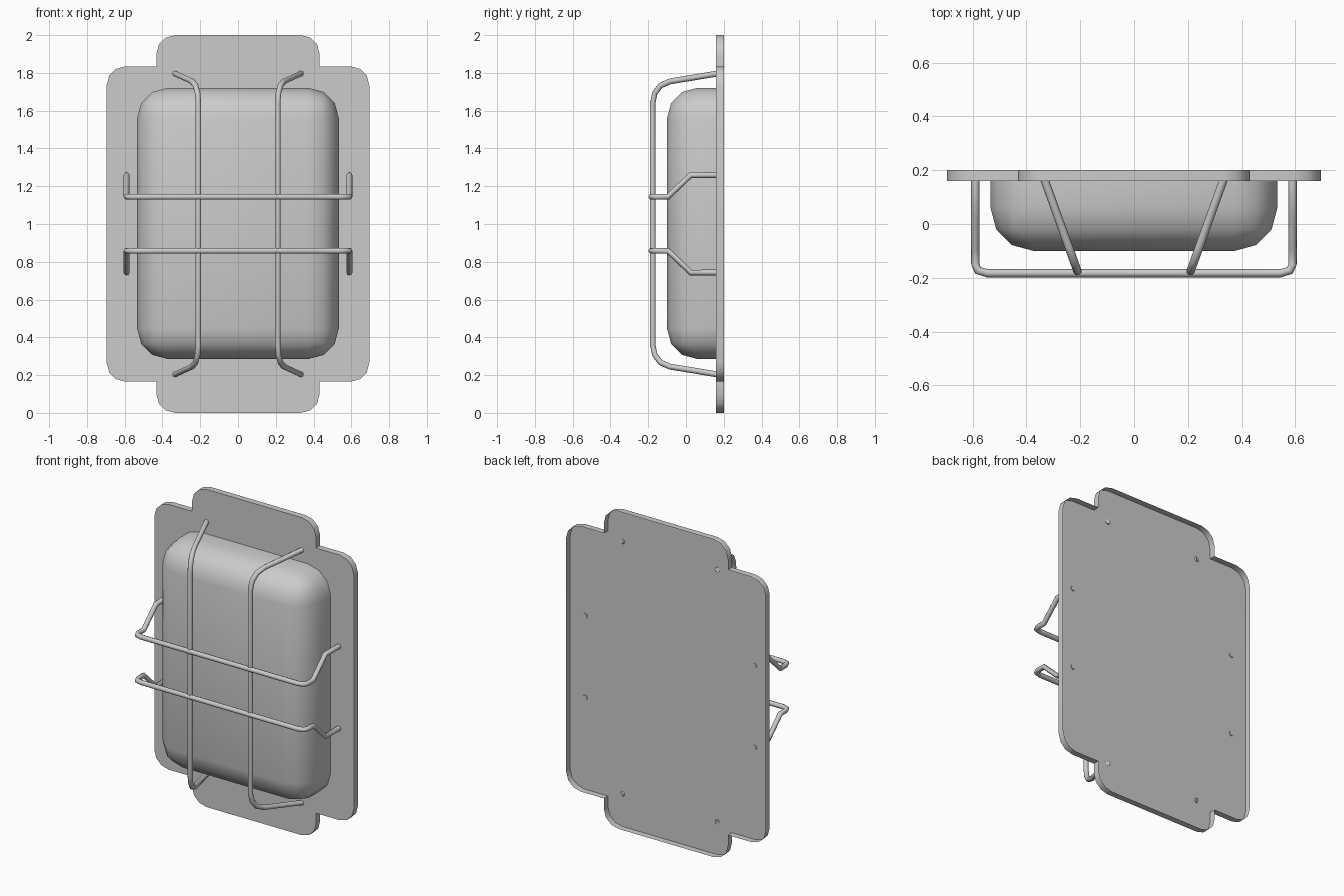
import bpy, bmesh, math
from mathutils import Vector

if "Cube" in bpy.data.objects:
    bpy.data.objects.remove(bpy.data.objects["Cube"])

ROD_R = 0.0155
END_Y = 0.165   # rod ends poke slightly through the plate


def finish(obj, angle=40):
    bpy.ops.object.select_all(action='DESELECT')
    obj.select_set(True)
    bpy.context.view_layer.objects.active = obj
    if obj.type == 'CURVE':
        bpy.ops.object.convert(target='MESH')
    bpy.ops.object.shade_smooth_by_angle(angle=math.radians(angle))


def mesh_object(name, bm):
    me = bpy.data.meshes.new(name)
    bm.to_mesh(me)
    bm.free()
    obj = bpy.data.objects.new(name, me)
    bpy.context.collection.objects.link(obj)
    finish(obj)
    return obj


def rod(name, points):
    cu = bpy.data.curves.new(name, 'CURVE')
    cu.dimensions = '3D'
    cu.bevel_depth = ROD_R
    cu.bevel_resolution = 2
    cu.use_fill_caps = True
    sp = cu.splines.new('POLY')
    sp.points.add(len(points) - 1)
    for p, co in zip(sp.points, points):
        p.co = (*co, 1)
    obj = bpy.data.objects.new(name, cu)
    bpy.context.collection.objects.link(obj)
    finish(obj, 50)


def arc(cx, cz, r, start, steps=3):
    return [(cx + r * math.cos(a), cz + r * math.sin(a))
            for a in (math.radians(start + 90 * i / steps) for i in range(steps + 1))]


# Back plate: cross-shaped tray with rounded outer corners, open at the back
R = 0.1
W, H, TW = 0.695, 0.835, 0.432   # main half width, main half height, tab half width
quarter = arc(W - R, H - R, R, 0) + [(TW, H)] + arc(TW - R, 1 - R, R, 0)
outline = (quarter + [(-x, z) for x, z in reversed(quarter)]
           + [(-x, -z) for x, z in quarter] + [(x, -z) for x, z in reversed(quarter)])
bm = bmesh.new()
front = [bm.verts.new((x, 0.16, 1 + z)) for x, z in outline]
back = [bm.verts.new((x, 0.2, 1 + z)) for x, z in outline]
bm.faces.new(front)
for i in range(len(front)):
    j = (i + 1) % len(front)
    bm.faces.new((front[j], front[i], back[i], back[j]))
mesh_object("back_plate", bm)

# Lamp body: box rounded everywhere except where it meets the plate
bm = bmesh.new()
bmesh.ops.create_cube(bm, size=1)
for v in bm.verts:
    v.co = Vector((v.co.x * 1.067, 0.03 + v.co.y * 0.26, 1.003 + v.co.z * 1.435))
edges = [e for e in bm.edges if not all(v.co.y > 0.1 for v in e.verts)]
bmesh.ops.bevel(bm, geom=edges, offset=0.16, offset_type='OFFSET', segments=3,
                profile=0.5, affect='EDGES', clamp_overlap=True)
bmesh.ops.recalc_face_normals(bm, faces=bm.faces)
mesh_object("lamp_body", bm)

# Vertical guard rods, splayed outwards towards the plate
half = [(END_Y, 0.796), (-0.085, 0.755), (-0.135, 0.733), (-0.165, 0.693), (-0.176, 0.64)]
path = half + [(y, -z) for y, z in reversed(half)]
for side, label in ((-1, "left"), (1, "right")):
    rod(f"vertical_guard_{label}",
        [(side * (0.21 + 0.36 * (y + 0.176)), y, 1 + z) for y, z in path])

# Horizontal guard rods, stepped towards the middle and mirrored up and down
half = [(0.59, END_Y, 0.258), (0.59, 0.025, 0.258), (0.59, -0.095, 0.143),
        (0.59, -0.15, 0.143), (0.58, -0.173, 0.143), (0.545, -0.183, 0.143)]
path = half + [(-x, y, z) for x, y, z in reversed(half)]
for side, label in ((1, "upper"), (-1, "lower")):
    rod(f"horizontal_guard_{label}", [(x, y, 1.001 + side * z) for x, y, z in path])
